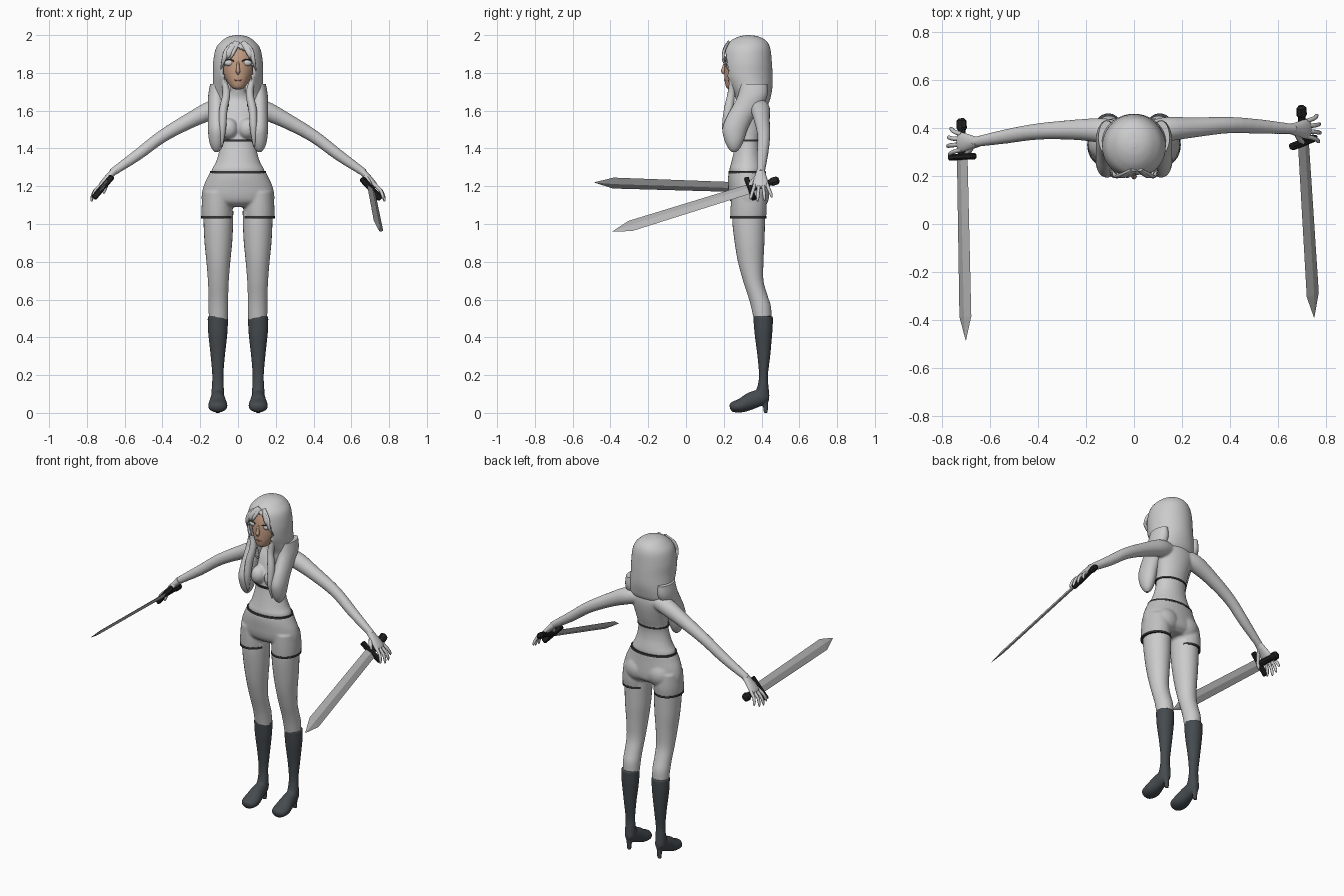
import bpy, bmesh, math
from mathutils import Vector, Matrix

def mat(name, r, g, b):
    m = bpy.data.materials.new(name)
    m.diffuse_color = (r, g, b, 1)
    return m

GREY = mat("body grey", .6, .6, .6)
CLOTH = mat("shorts grey", .52, .52, .52)
SKIN = mat("face skin", .56, .34, .23)
BOOT = mat("boot slate", .06, .07, .078)
BLACK = mat("hilt black", .016, .016, .018)
TRIM = mat("trim dark grey", .035, .035, .035)
STEEL = mat("blade steel", .46, .46, .46)
LIP = mat("lip brown", .3, .12, .09)

def spline(pts, k):
    """Catmull-Rom refinement of tuples (position and radii together)."""
    out = []
    for i in range(len(pts) - 1):
        a, b, c, d = (pts[max(i - 1, 0)], pts[i], pts[i + 1], pts[min(i + 2, len(pts) - 1)])
        for s in range(k):
            t = s / k
            out.append(tuple(.5 * (2 * q + (r - p) * t + (2 * p - 5 * q + 4 * r - w) * t * t
                             + (3 * q - p - 3 * r + w) * t ** 3) for p, q, r, w in zip(a, b, c, d)))
    return out + [tuple(pts[-1])]

def tube(bm, pts, n=20, k=4, up=(0, 1, 0), flat=False):
    """Loft ellipses (x, y, z, ra, rb); flat keeps the rings horizontal."""
    pts = spline(pts, k)
    rings = []
    for i, p in enumerate(pts):
        side, other = Vector((1, 0, 0)), Vector((0, 1, 0))
        if not flat:
            t = (Vector(pts[min(i + 1, len(pts) - 1)][:3]) - Vector(pts[max(i - 1, 0)][:3])).normalized()
            side = Vector(up).cross(t).normalized()
            other = t.cross(side)
        ra, rb = max(p[3], .0008), max(p[4], .0008)
        rings.append([bm.verts.new(Vector(p[:3]) + side * ra * math.cos(2 * math.pi * j / n)
                                   + other * rb * math.sin(2 * math.pi * j / n)) for j in range(n)])
    for a, b in zip(rings, rings[1:]):
        for j in range(n):
            bm.faces.new((a[j], a[(j + 1) % n], b[(j + 1) % n], b[j]))
    bm.faces.new(rings[0])
    bm.faces.new(rings[-1])

def ball(bm, c, r):
    bmesh.ops.create_uvsphere(bm, u_segments=20, v_segments=12, radius=1,
                              matrix=Matrix.Translation(c) @ Matrix.Diagonal((*r, 1)))

def layers(rows, x=0):
    """Rows (z, y front, y back, half width) to tube points."""
    return [(x, (f + b) / 2, z, w, (b - f) / 2) for z, f, b, w in rows]

def finish(name, bm, material, voxel=0, smooth=True):
    bmesh.ops.recalc_face_normals(bm, faces=bm.faces)
    for f in bm.faces:
        f.smooth = smooth and len(f.verts) < 5
    me = bpy.data.meshes.new(name)
    bm.to_mesh(me)
    bm.free()
    me.materials.append(material)
    ob = bpy.data.objects.new(name, me)
    bpy.context.collection.objects.link(ob)
    if voxel:
        r = ob.modifiers.new("blend", 'REMESH')
        r.mode, r.voxel_size, r.use_smooth_shade = 'VOXEL', voxel, True
        s = ob.modifiers.new("soften", 'SMOOTH')
        s.factor, s.iterations = .5, 5
    return ob

# torso, neck, bust and arms blended together
bm = bmesh.new()
tube(bm, layers([(1.24, .24, .41, .14), (1.285, .23, .415, .14), (1.32, .238, .41, .121), (1.37, .25, .40, .104),
                 (1.43, .262, .40, .095), (1.5, .27, .42, .101), (1.57, .285, .435, .115), (1.62, .305, .438, .12),
                 (1.66, .325, .43, .075), (1.7, .32, .405, .043), (1.77, .30, .385, .042)]), n=32, flat=True)
ARM_Y = {1: (.385, .395, .402, .412, .405, .395), -1: (.385, .39, .392, .385, .365, .34)}
for s in (1, -1):
    ball(bm, (s * .05, .278, 1.505), (.05, .048, .055))
    arm = [(.07, 1.62, .045), (.14, 1.602, .051), (.25, 1.55, .042), (.4, 1.465, .034), (.53, 1.367, .03), (.67, 1.27, .021)]
    tube(bm, [(s * x, y, z, r, r) for (x, z, r), y in zip(arm, ARM_Y[s])])
finish("torso_and_arms", bm, GREY, .007)

# crop top hem, waistband
for name, rows in (("top_hem", [(1.437, .254, .405, .1), (1.447, .254, .407, .1)]),
                   ("waistband", [(1.268, .224, .424, .15), (1.28, .226, .422, .148)])):
    bm = bmesh.new()
    tube(bm, layers(rows), n=40, k=1, flat=True)
    finish(name, bm, TRIM)

# shorts: pelvis, seat and two short legs
bm = bmesh.new()
tube(bm, layers([(1.275, .226, .422, .148), (1.24, .222, .425, .165), (1.2, .223, .43, .183), (1.15, .226, .435, .193),
                 (1.115, .238, .43, .185), (1.09, .27, .4, .12)]), n=36, flat=True)
for s in (1, -1):
    ball(bm, (s * .075, .375, 1.15), (.08, .066, .075))
    tube(bm, layers([(1.17, .24, .42, .075), (1.09, .236, .428, .082), (1.033, .236, .424, .082)], s * .111), n=28, flat=True)
finish("shorts", bm, CLOTH, .007)

for s, side in ((1, "right"), (-1, "left")):
    # shorts hem and bare leg
    bm = bmesh.new()
    tube(bm, layers([(1.03, .234, .426, .084), (1.042, .234, .426, .084)], s * .111), n=32, k=1, flat=True)
    finish(side + "_shorts_hem", bm, TRIM)
    bm = bmesh.new()
    tube(bm, layers([(1.07, .245, .42, .079), (1, .246, .418, .078), (.9, .258, .415, .073), (.8, .275, .41, .063),
                     (.7, .302, .41, .055), (.62, .328, .432, .052), (.56, .345, .45, .052), (.48, .362, .452, .049)],
                    s * .104), n=28, flat=True)
    finish(side + "_leg", bm, GREY)
    # high heeled boot
    bm = bmesh.new()
    tube(bm, layers([(.512, .355, .461, .054), (.45, .36, .459, .053), (.4, .365, .455, .049), (.3, .378, .446, .038),
                     (.2, .386, .434, .03), (.14, .378, .437, .032), (.09, .36, .442, .034), (.07, .37, .437, .03)],
                    s * .107), n=24, flat=True)
    tube(bm, [(s * .107, y, z, a, b) for y, z, a, b in
              ((.44, .088, .018, .02), (.41, .086, .033, .04), (.35, .066, .041, .046), (.3, .042, .051, .039),
               (.26, .033, .048, .031), (.24, .03, .032, .024), (.232, .028, .012, .01))], up=(0, 0, 1))
    tube(bm, layers([(.1, .392, .44, .026), (.05, .406, .436, .017), (0, .41, .433, .014)], s * .107), n=14, flat=True)
    finish(side + "_boot", bm, BOOT, .006)

    # hand with spread fingers
    y = ARM_Y[s][-1]
    bm = bmesh.new()
    tube(bm, [(s * .65, y, 1.285, .02, .021), (s * .685, y, 1.25, .017, .032), (s * .71, y, 1.222, .016, .04),
              (s * .728, y, 1.2, .013, .038), (s * .734, y, 1.192, .004, .025)], n=16)
    for i, ln in enumerate((.95, 1.08, 1.02, .82)):
        d = -.03 + i * .021
        tube(bm, [(s * .718, y + d, 1.212, .01, .01), (s * (.718 + .038 * ln), y + d * 1.35, 1.212 - .035 * ln, .009, .009),
                  (s * (.718 + .052 * ln), y + d * 1.7, 1.212 - .07 * ln, .008, .008),
                  (s * (.718 + .053 * ln), y + d * 1.8, 1.212 - .087 * ln, .003, .003)], n=8, k=3)
    tube(bm, [(s * .675, y - .015, 1.255, .012, .012), (s * .695, y - .05, 1.215, .012, .012),
              (s * .708, y - .062, 1.175, .009, .009), (s * .711, y - .064, 1.16, .003, .003)], n=8, k=3)
    finish(side + "_hand", bm, GREY)

    # sword, built along local x then aimed from guard to tip
    g, tip = ((Vector((.705, .34, 1.187)), Vector((.75, -.39, .96))) if s > 0 else
              (Vector((-.715, .28, 1.195)), Vector((-.70, -.485, 1.22))))
    d = (tip - g).normalized()
    t = d.cross(Vector((.65, 0, -.76 * s))).normalized()
    w = t.cross(d)
    M = Matrix((d, w, t)).transposed().to_4x4()
    M.translation = g
    L = (tip - g).length
    bm = bmesh.new()
    tube(bm, [(0, 0, 0, .034, .009), (L - .1, 0, 0, .038, .008), (L, 0, 0, .001, .001)], n=4, k=1, up=(0, 0, 1))
    bm.transform(M)
    finish(side + "_sword_blade", bm, STEEL, smooth=False)
    bm = bmesh.new()
    bmesh.ops.create_cube(bm, size=1, matrix=Matrix.Diagonal((.026, .155, .032, 1)))
    bmesh.ops.bevel(bm, geom=bm.edges[:], offset=.006, segments=1, affect='EDGES')
    tube(bm, [(0, 0, 0, .02, .015), (-.11, 0, 0, .018, .014), (-.12, 0, 0, .026, .018),
              (-.15, 0, 0, .024, .018), (-.16, 0, 0, .012, .01)], n=8, k=1, up=(0, 0, 1))
    bm.transform(M)
    finish(side + "_sword_hilt", bm, BLACK, smooth=False)

    # eye and upper lash
    bm = bmesh.new()
    ball(bm, (s * .046, .224, 1.853), (.027, .016, .017))
    finish(side + "_eye", bm, GREY)
    bm = bmesh.new()
    tube(bm, [(s * .018, .212, 1.856, .002, .002), (s * .032, .207, 1.868, .003, .003),
              (s * .055, .212, 1.87, .003, .003), (s * .076, .232, 1.859, .002, .002)], n=6)
    finish(side + "_lash", bm, TRIM)

    # long lock falling in front of the shoulder
    bm = bmesh.new()
    tube(bm, layers([(1.74, .29, .43, .035), (1.68, .275, .43, .045), (1.62, .245, .40, .046), (1.56, .212, .355, .046),
                     (1.5, .193, .325, .046), (1.44, .205, .305, .04), (1.4, .225, .285, .026), (1.38, .245, .265, .008)],
                    s * .113), n=24, flat=True)
    tube(bm, [(s * .075, .25, 1.76, .014, .02), (s * .062, .24, 1.69, .02, .02), (s * .078, .225, 1.6, .022, .025),
              (s * .082, .212, 1.5, .018, .02), (s * .085, .225, 1.41, .004, .005)], n=12)
    finish(side + "_front_lock", bm, GREY)

# head with nose and lips
bm = bmesh.new()
tube(bm, layers([(1.713, .232, .26, .014), (1.723, .214, .29, .034), (1.755, .205, .345, .058), (1.8, .203, .38, .08),
                 (1.85, .204, .40, .091), (1.9, .213, .405, .09), (1.95, .235, .40, .072), (1.97, .27, .37, .04)]), n=36, flat=True)
tube(bm, [(0, .208, 1.86, .006, .006), (0, .2, 1.825, .009, .01), (0, .197, 1.808, .012, .011), (0, .204, 1.795, .006, .006)], n=12)
finish("face", bm, SKIN)
bm = bmesh.new()
ball(bm, (0, .209, 1.762), (.02, .007, .006))
finish("lips", bm, LIP)

# hair shell with a rounded opening for the face
bm = bmesh.new()
tube(bm, layers([(2, .32, .34, .01), (1.992, .28, .385, .05), (1.97, .237, .425, .085), (1.93, .203, .446, .117),
                 (1.86, .191, .454, .131), (1.79, .193, .458, .132), (1.73, .22, .458, .134), (1.68, .25, .45, .139),
                 (1.64, .26, .438, .14), (1.605, .27, .41, .125)]), n=80, k=6, flat=True)
bmesh.ops.recalc_face_normals(bm, faces=bm.faces)
gone = []
for f in bm.faces:
    c = f.calc_center_median()
    if c.z > 1.8:
        half = .085 * math.sqrt(max(0, 1 - ((c.z - 1.8) / .135) ** 2))
    else:
        half = max(.055, .085 - (1.8 - c.z) * .3)
    if (c.y < .33 and abs(c.x) < half) or (len(f.verts) > 4 and c.z < 1.7):
        gone.append(f)
bmesh.ops.delete(bm, geom=gone, context='FACES')
hair = finish("hair", bm, GREY)
sol = hair.modifiers.new("thickness", 'SOLIDIFY')
sol.thickness, sol.offset = .014, -1

# fringe strands, parted near the middle
bm = bmesh.new()
for mx, mz, ex, ez, r in ((-.035, 1.925, -.075, 1.86, .018), (-.02, 1.92, -.042, 1.872, .011), (.05, 1.925, .083, 1.855, .016),
                          (-.058, 1.92, -.092, 1.82, .014), (.068, 1.92, .096, 1.81, .013)):
    tube(bm, [(.008 + mx * .3, .225, 1.962, .012, .006), (mx, .203, mz, r, .007),
              ((mx + ex) / 2, .198, (mz + ez) / 2, r * .8, .006), (ex, .2 + 3 * ex * ex, ez, .002, .002)], n=10)
finish("fringe", bm, GREY)
